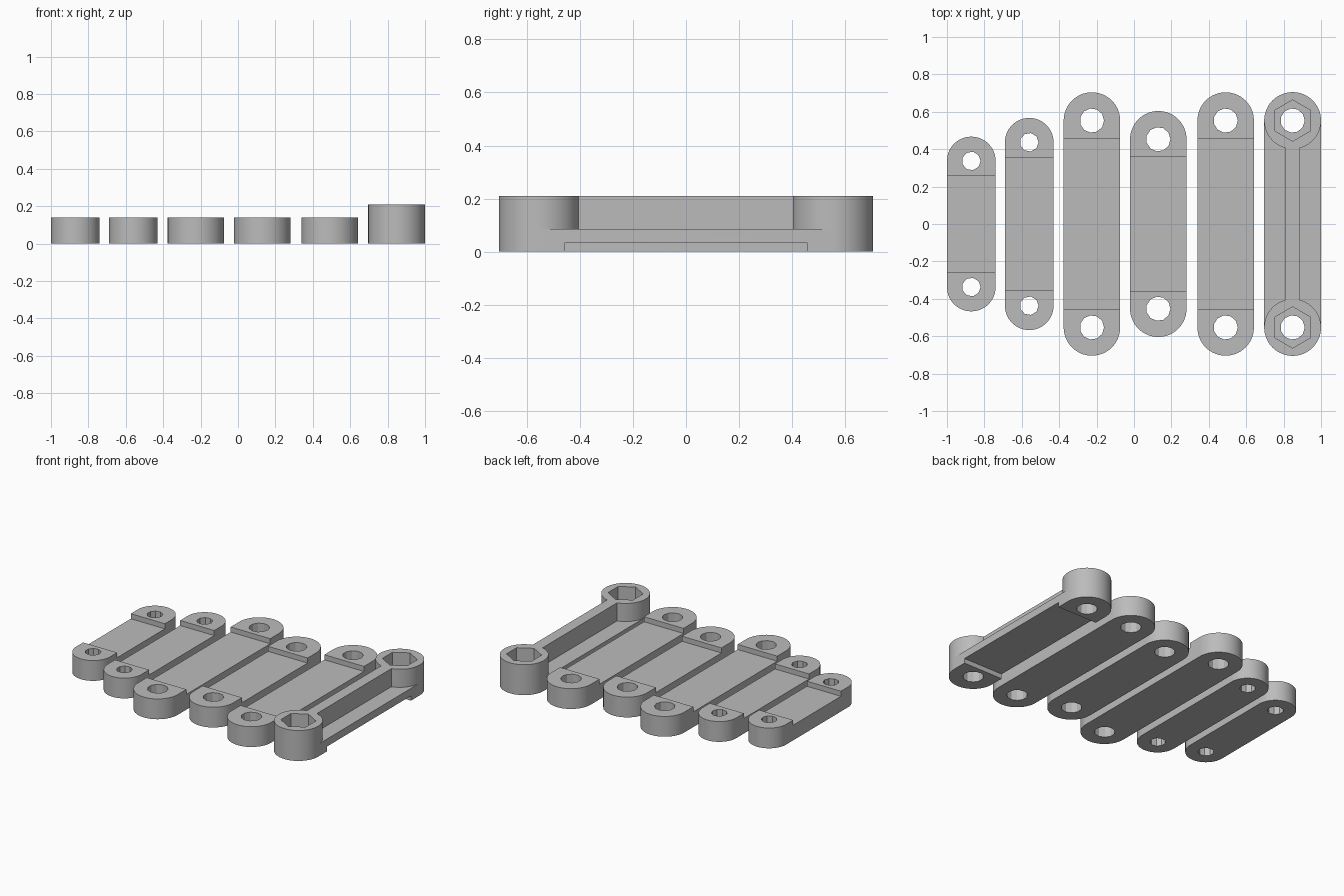
import bpy
import bmesh
from math import cos, sin, pi, asin

cube = bpy.data.objects.get("Cube")
if cube:
    bpy.data.objects.remove(cube, do_unlink=True)

grey = bpy.data.materials.new("plain grey")
grey.use_nodes = True
COLOUR = (0.5, 0.5, 0.5, 1)
grey.diffuse_color = COLOUR
grey.node_tree.nodes["Principled BSDF"].inputs["Base Color"].default_value = COLOUR


def arc(cx, cy, r, start, end, steps):
    """Points along an arc, both ends included."""
    angles = [start + (end - start) * i / steps for i in range(steps + 1)]
    return [(cx + r * cos(a), cy + r * sin(a)) for a in angles]


def polygon(cx, cy, r, sides, start=0.0):
    return arc(cx, cy, r, start, start + 2 * pi, sides)[:-1]


def rectangle(cx, cy, hx, hy):
    return [(cx - hx, cy - hy), (cx + hx, cy - hy), (cx + hx, cy + hy), (cx - hx, cy + hy)]


def prism(name, outline, z0, z1):
    """Extrude a flat outline from z0 to z1."""
    bm = bmesh.new()
    face = bm.faces.new([bm.verts.new((x, y, z0)) for x, y in outline])
    top = bmesh.ops.extrude_face_region(bm, geom=[face])["geom"]
    bmesh.ops.translate(bm, vec=(0, 0, z1 - z0),
                        verts=[g for g in top if isinstance(g, bmesh.types.BMVert)])
    bmesh.ops.recalc_face_normals(bm, faces=bm.faces)
    mesh = bpy.data.meshes.new(name)
    bm.to_mesh(mesh)
    bm.free()
    mesh.materials.append(grey)
    obj = bpy.data.objects.new(name, mesh)
    bpy.context.collection.objects.link(obj)
    return obj


def cut(obj, outline, z0, z1):
    """Subtract an extruded outline and drop the cutter."""
    cutter = prism("cutter", outline, z0, z1)
    cutter.hide_render = True
    mod = obj.modifiers.new("cut", "BOOLEAN")
    mod.operation = "DIFFERENCE"
    mod.solver = "EXACT"
    mod.object = cutter
    bpy.context.view_layer.objects.active = obj
    bpy.ops.object.modifier_apply(modifier=mod.name)
    bpy.data.objects.remove(cutter, do_unlink=True)


def link(name, x, r, pin_y, height, hole_r, hole_sides):
    """Round-ended bar with a hole through each end."""
    outline = arc(x, pin_y, r, 0, pi, 32) + arc(x, -pin_y, r, pi, 2 * pi, 32)
    obj = prism(name, outline, 0, height)
    for side in (-1, 1):
        cut(obj, polygon(x, side * pin_y, hole_r, hole_sides), -0.1, height + 0.1)
    return obj


def finish(obj):
    bpy.ops.object.select_all(action="DESELECT")
    obj.select_set(True)
    bpy.context.view_layer.objects.active = obj
    bpy.ops.object.shade_smooth_by_angle(angle=pi / 8)


# Flat links with a sunken middle: name, x, radius, pin y, hole radius, hole sides, step y
LINKS = [
    ("short_narrow_link", -0.87, 0.13, 0.337, 0.05, 9, 0.26),
    ("long_narrow_link", -0.56, 0.13, 0.437, 0.05, 9, 0.355),
    ("long_wide_link_a", -0.225, 0.151, 0.553, 0.065, 11, 0.457),
    ("short_wide_link", 0.13, 0.151, 0.453, 0.065, 11, 0.357),
    ("long_wide_link_b", 0.49, 0.151, 0.553, 0.065, 11, 0.457),
]
for name, x, r, pin_y, hole_r, sides, step_y in LINKS:
    bar = link(name, x, r, pin_y, 0.14, hole_r, sides)
    cut(bar, rectangle(x, 0, r + 0.05, step_y), 0.105, 0.3)
    finish(bar)

# Tall link with end bosses, a central rib and hexagonal nut pockets
X, R, PIN, TOP, RIB = 0.848, 0.152, 0.553, 0.21, 0.038
tall = link("tall_ribbed_link", X, R, PIN, TOP, 0.065, 11)
for side in (-1, 1):
    cut(tall, polygon(X, side * PIN, 0.11, 6, pi / 2), 0.11, 0.3)
    # Space beside the rib, hollowed round the bosses
    a = asin(RIB / R)
    pocket = arc(0, -PIN, R, pi / 2 - a, 0, 20) + [(R + 0.05, -PIN), (R + 0.05, PIN)]
    pocket += arc(0, PIN, R, 0, a - pi / 2, 20)
    cut(tall, [(X + side * px, py) for px, py in pocket], 0.085, 0.3)
# Shallow recess underneath
cut(tall, rectangle(X, 0, R + 0.05, 0.457), -0.1, 0.033)
finish(tall)
